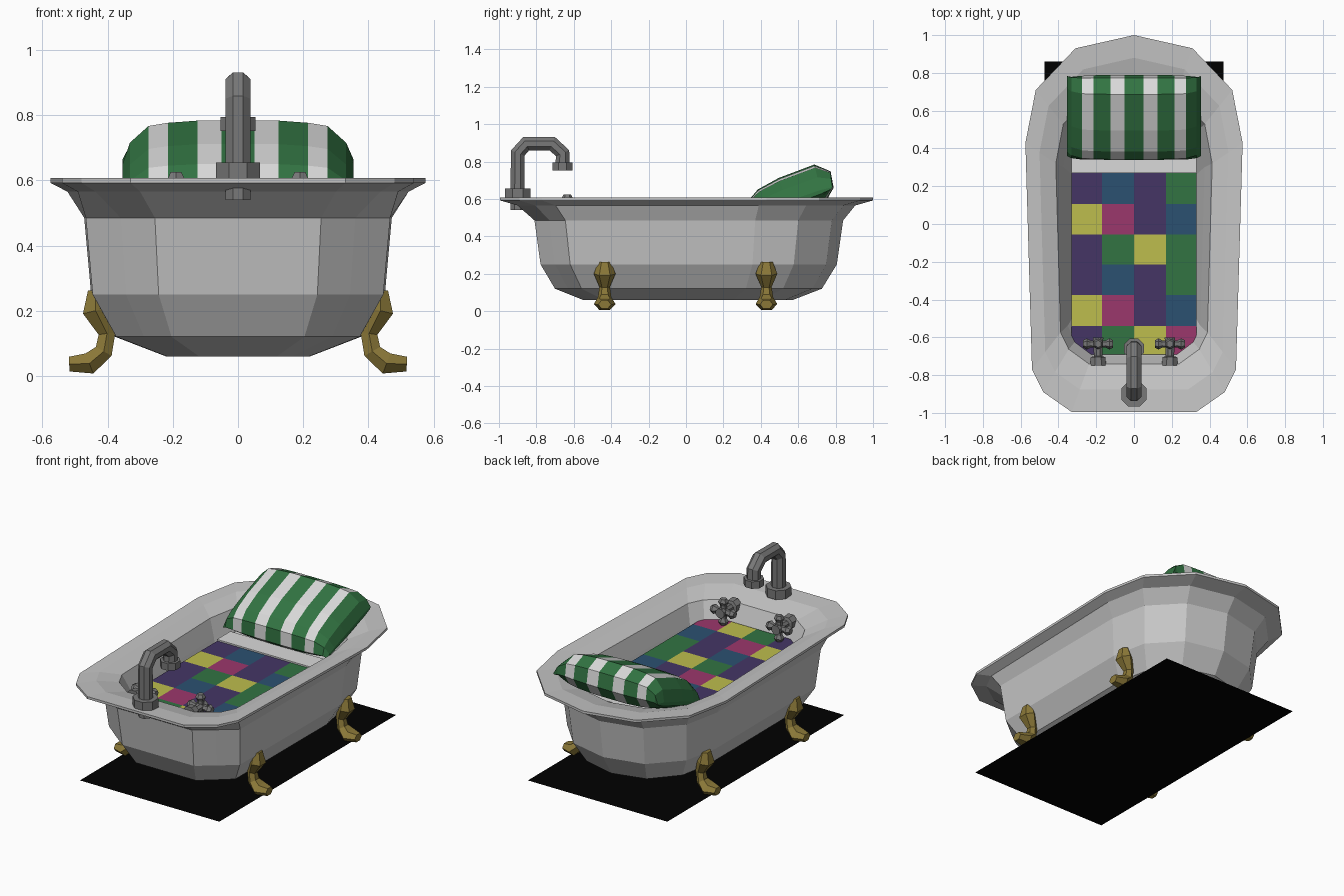
import bpy, bmesh, math
from mathutils import Vector, Matrix

if "Cube" in bpy.data.objects:
    bpy.data.objects.remove(bpy.data.objects["Cube"])


def mat(name, r, g, b):
    m = bpy.data.materials.new(name)
    m.diffuse_color = (r, g, b, 1)
    m.use_nodes = True
    m.node_tree.nodes["Principled BSDF"].inputs["Base Color"].default_value = m.diffuse_color
    return m


ENAMEL = mat("enamel grey", .56, .56, .56)
WHITE = mat("sheet white", .70, .70, .70)
GREEN = mat("green", .032, .175, .055)
YELLOW = mat("yellow", .51, .51, .075)
MAGENTA = mat("magenta", .33, .038, .15)
PURPLE = mat("purple", .058, .036, .13)
BLUE = mat("blue", .024, .082, .165)
BRASS = mat("brass", .26, .19, .04)
METAL = mat("grey metal", .19, .19, .19)
BLACK = mat("black", 0, 0, 0)


def finish(bm, name, *mats):
    bmesh.ops.recalc_face_normals(bm, faces=bm.faces)
    me = bpy.data.meshes.new(name)
    bm.to_mesh(me)
    bm.free()
    for m in mats:
        me.materials.append(m)
    ob = bpy.data.objects.new(name, me)
    bpy.context.collection.objects.link(ob)
    return ob


def loft(bm, rings):
    """Skin a list of closed rings and cap both ends."""
    vs = [[bm.verts.new(p) for p in r] for r in rings]
    n = len(vs[0])
    for a, b in zip(vs, vs[1:]):
        for i in range(n):
            j = (i + 1) % n
            bm.faces.new((a[i], a[j], b[j], b[i]))
    bm.faces.new(vs[0])
    bm.faces.new(vs[-1])


def tube(bm, path, radii, side, sides=8):
    """Sweep a polygon along a planar path; side is the plane normal, radii are (in-plane, sideways)."""
    pts = [Vector(p) for p in path]
    side = Vector(side)
    rings = []
    for i, p in enumerate(pts):
        d_in = (p - pts[max(i - 1, 0)]).normalized()
        d_out = (pts[min(i + 1, len(pts) - 1)] - p).normalized()
        n = (d_in + d_out).normalized().cross(side)
        ru, rs = radii[i]
        angs = [2 * math.pi * (k + .5) / sides for k in range(sides)]
        rings.append([p + n * ru * math.cos(a) + side * rs * math.sin(a) for a in angs])
    loft(bm, rings)


def box(bm, x0, x1, y0, y1, z0, z1):
    c = Vector(((x0 + x1) / 2, (y0 + y1) / 2, (z0 + z1) / 2))
    m = Matrix.Translation(c) @ Matrix.Diagonal((x1 - x0, y1 - y0, z1 - z0, 1))
    vs = bmesh.ops.create_cube(bm, size=1, matrix=m)["verts"]
    return {f for v in vs for f in v.link_faces}


def mirrored(half, back):
    return half + [back] + [(-x, y) for x, y in reversed(half)]


# Tub shell: body and rim outlines scaled through a profile, outside then inside
rim = mirrored([(.33, -.995), (.48, -.89), (.54, -.77), (.575, .43), (.52, .71), (.31, .93)], (0, 1.0))
body = mirrored([(.255, -.81), (.36, -.73), (.467, -.645), (.472, .37), (.425, .6), (.255, .78)], (0, .84))
profile = [  # outline, z, x scale, y scale
    (body, .06, .47, .68), (body, .12, .80, .865), (body, .25, .955, .96), (body, .485, 1, 1),
    (rim, .565, .91, .905), (rim, .592, 1, 1), (rim, .607, 1, 1),
    (rim, .60, .87, .88), (rim, .565, .72, .745), (rim, .46, .65, .70), (rim, .30, .55, .58)]
bm = bmesh.new()
loft(bm, [[(x * sx, y * sy, z) for x, y in o] for o, z, sx, sy in profile])
finish(bm, "tub", ENAMEL)

# Mattress and folded sheet edge
bm = bmesh.new()
box(bm, -.33, .33, -.68, .55, .30, .457)
box(bm, -.332, .332, .27, .40, .42, .475)
finish(bm, "mattress_sheet", WHITE)

# Patchwork quilt: thin plates in a repeating pattern
pattern = [(0, 1, 0, 2), (3, 4, 0, 1), (0, 2, 3, 4)]
xs = [-.33, -.17, 0, .17, .33]
ys = [.27, .105, -.055, -.215, -.375, -.54, -.69]
bm = bmesh.new()
for r in range(6):
    for c in range(4):
        # the third row shows green in its last column, as do the first and fourth
        for f in box(bm, xs[c], xs[c + 1], ys[r + 1], ys[r], .457, .466):
            f.material_index = 2 if (r, c) == (2, 3) else pattern[r % 3][c]
finish(bm, "patchwork_quilt", PURPLE, BLUE, GREEN, YELLOW, MAGENTA)

# Pillow: tilted cushion section lofted across x, striped by x position
section = [(0, -.015), (.03, .065), (.085, .098), (.21, .12), (.415, .126), (.485, .063),
           (.472, -.025), (.41, -.08), (.2, -.095), (.03, -.06)]
stations = [(.05, 1, 0), (.125, .99, 0), (.215, .93, 0), (.275, .84, 0), (.332, .5, .015), (.355, .1, .04)]
stations = [(-x, s, d) for x, s, d in reversed(stations)] + stations
tilt = math.radians(19)
rings = []
for x, s, drop in stations:
    ring = []
    for u, w in section:
        u = .235 + (u - .235) * (.92 + .08 * s)
        w = .015 + (w - .015) * s - drop
        ring.append((x, .335 + u * math.cos(tilt) - w * math.sin(tilt),
                     .53 + u * math.sin(tilt) + w * math.cos(tilt)))
    rings.append(ring)
bm = bmesh.new()
loft(bm, rings)
for f in bm.faces:
    x = abs(f.calc_center_median().x)
    f.material_index = int(.05 < x < .125 or .215 < x < .275)
finish(bm, "pillow", GREEN, WHITE)

# Faucet: bent pipe with collars at base and nozzle
bm = bmesh.new()
r = .042
path = [(0, -.90, .54), (0, -.90, .845), (0, -.855, .895),
        (0, -.715, .895), (0, -.66, .845), (0, -.66, .76)]
tube(bm, path, [(r, r)] * 6, (1, 0, 0))
for y, z0, z1, rad in ((-.90, .60, .655, .073), (-.66, .752, .795, .058)):
    tube(bm, [(0, y, z0), (0, y, z1)], [(rad, rad)] * 2, (1, 0, 0))
finish(bm, "faucet", METAL)

# Tap handles: wall plate, stem and flared four-arm cross
for sx, label in ((-1, "left"), (1, "right")):
    bm = bmesh.new()
    x, y, z = sx * .19, -.635, .545
    stem = [(x, -.75, z), (x, -.705, z), (x, -.70, z), (x, -.66, z), (x, -.60, z)]
    tube(bm, stem, [(.046, .046), (.042, .042), (.024, .024), (.026, .026), (.03, .03)], (1, 0, 0))
    for k in range(4):
        d = Vector((math.cos(k * math.pi / 2), 0, math.sin(k * math.pi / 2)))
        c = Vector((x, y, z))
        tube(bm, [c, c + d * .04, c + d * .06, c + d * .08],
             [(.02, .02), (.019, .019), (.03, .03), (.019, .019)], (0, 1, 0), 6)
    finish(bm, label + "_tap_handle", METAL)

# Claw feet: tapered S-curves
leg = [(.437, .262), (.437, .20), (.402, .13), (.412, .075), (.456, .038), (.518, .036)]
leg_r = [(.027, .034), (.046, .058), (.03, .028), (.032, .036), (.038, .058), (.026, .034)]
for sx, side in ((-1, "left"), (1, "right")):
    for y, end in ((-.435, "front"), (.43, "back")):
        bm = bmesh.new()
        tube(bm, [(sx * x, y, z) for x, z in leg], leg_r, (0, 1, 0), 6)
        finish(bm, end + "_" + side + "_foot", BRASS)

# Dark floor mat under the tub
bm = bmesh.new()
bm.faces.new([bm.verts.new((x, y, 0)) for x, y in ((-.475, -.86), (.475, -.86), (.475, .86), (-.475, .86))])
finish(bm, "floor_mat", BLACK)
